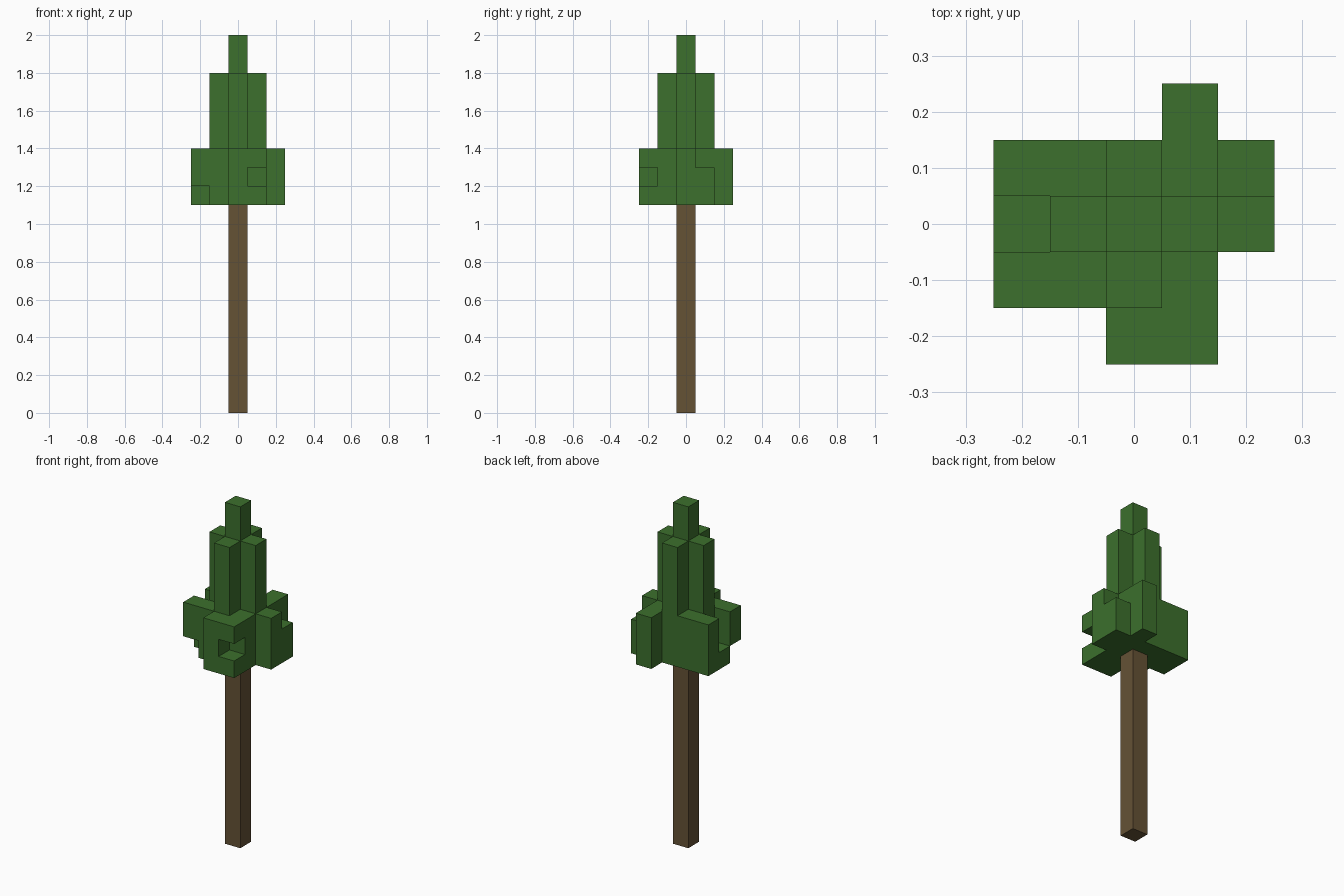
import bpy
import bmesh
from mathutils import Vector

cube = bpy.data.objects.get("Cube")
if cube:
    bpy.data.objects.remove(cube)

UNIT = 0.1  # edge length of one block


def make_material(name, color):
    mat = bpy.data.materials.new(name)
    mat.use_nodes = True
    mat.diffuse_color = color
    mat.node_tree.nodes["Principled BSDF"].inputs["Base Color"].default_value = color
    return mat


def block(xs, ys, zs):
    """Cells between inclusive (low, high) limits on each axis."""
    span = lambda r: range(r[0], r[1] + 1)
    return {(x, y, z) for x in span(xs) for y in span(ys) for z in span(zs)}


def build_blocks(name, cells, mat):
    """Skin a set of cells with outer faces only, merged into flat panels."""
    bm = bmesh.new()
    for cell in cells:
        centre = Vector(cell) + Vector((0, 0, 0.5))
        for axis in range(3):
            for sign in (-1, 1):
                n = Vector((0, 0, 0))
                n[axis] = sign
                if tuple(int(c) for c in Vector(cell) + n) in cells:
                    continue
                u = Vector((0, 0, 0))
                u[(axis + 1) % 3] = 0.5
                v = n.cross(u)
                corners = (-u - v, u - v, u + v, v - u)
                bm.faces.new([bm.verts.new((centre + n / 2 + c) * UNIT) for c in corners])
    bmesh.ops.remove_doubles(bm, verts=bm.verts, dist=UNIT / 100)
    bmesh.ops.dissolve_limit(bm, angle_limit=0.01, verts=bm.verts, edges=bm.edges)
    mesh = bpy.data.meshes.new(name)
    bm.to_mesh(mesh)
    bm.free()
    mesh.materials.append(mat)
    obj = bpy.data.objects.new(name, mesh)
    bpy.context.collection.objects.link(obj)
    return obj


leaf_green = make_material("leaf green", (0.045, 0.162, 0.026, 1))
bark_brown = make_material("bark brown", (0.130, 0.084, 0.036, 1))

# Trunk
build_blocks("trunk", block((0, 0), (0, 0), (0, 10)), bark_brown)

# Foliage: broad lower crown
low = (11, 13)
foliage = block((-1, 1), (-1, 1), low)
foliage |= block((0, 1), (-2, -2), low)      # front clump
foliage |= block((1, 1), (2, 2), low)        # back clump
foliage |= block((2, 2), (0, 0), low)        # left clump
foliage |= block((2, 2), (1, 1), (11, 12))
foliage |= block((-2, -2), (1, 1), low)      # right clump
foliage |= block((-2, -2), (0, 0), (11, 11))
foliage |= block((-2, -2), (-1, -1), (12, 13))
foliage -= {(1, -2, 12)}                     # notch in the front clump

# Foliage: cross-shaped upper crown and tip
foliage |= block((-1, 1), (0, 0), (14, 17))
foliage |= block((0, 0), (-1, 1), (14, 17))
foliage |= block((0, 0), (0, 0), (18, 19))
build_blocks("foliage", foliage, leaf_green)
